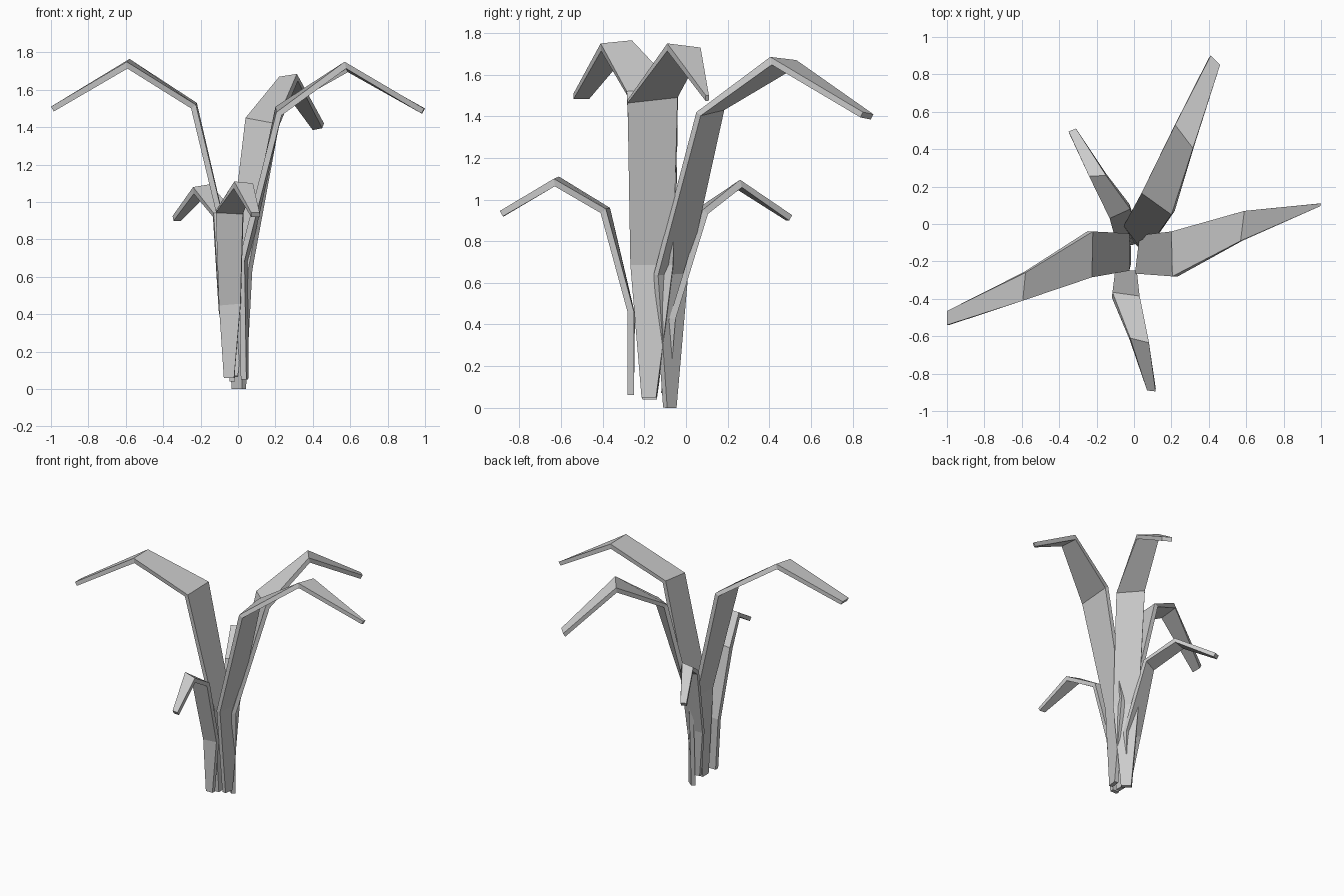
import bpy
import bmesh


def leaf(name, rings, thickness=0.03):
    """Bent blade: each ring is the (left, right) edge of its upper surface, base to tip."""
    bm = bmesh.new()
    pairs = [(bm.verts.new(r[:3]), bm.verts.new(r[3:])) for r in rings]
    for (l0, r0), (l1, r1) in zip(pairs, pairs[1:]):
        bm.faces.new((l0, r0, r1, l1))
    bm.normal_update()
    mesh = bpy.data.meshes.new(name)
    bm.to_mesh(mesh)
    bm.free()
    ob = bpy.data.objects.new(name, mesh)
    bpy.context.collection.objects.link(ob)
    # thickness goes to the underside / outside of the blade
    mod = ob.modifiers.new("thickness", 'SOLIDIFY')
    mod.thickness = thickness
    mod.offset = -1
    mod.use_even_offset = True


# tall leaves
leaf("tall_leaf_right", [
    (0.025, -0.14, 0.05, 0.015, -0.21, 0.05),
    (0.03, -0.06, 0.69, 0.005, -0.265, 0.69),
    (0.20, -0.04, 1.51, 0.205, -0.28, 1.48),
    (0.59, 0.07, 1.73, 0.57, -0.09, 1.75),
    (1.0, 0.11, 1.50, 0.995, 0.095, 1.50)])
leaf("tall_leaf_left", [
    (-0.015, -0.21, 0.04, -0.015, -0.14, 0.04),
    (-0.025, -0.25, 0.69, -0.025, -0.05, 0.69),
    (-0.225, -0.285, 1.52, -0.22, -0.04, 1.53),
    (-0.595, -0.41, 1.75, -0.58, -0.26, 1.765),
    (-1.0, -0.54, 1.51, -1.0, -0.465, 1.51)])
leaf("tall_leaf_back", [
    (-0.035, -0.065, 0.0, 0.02, -0.11, 0.0),
    (-0.055, -0.01, 0.65, 0.055, -0.155, 0.64),
    (0.04, 0.165, 1.45, 0.20, 0.05, 1.42),
    (0.22, 0.53, 1.67, 0.315, 0.405, 1.685),
    (0.41, 0.90, 1.41, 0.46, 0.85, 1.42)])

# short leaves
leaf("short_leaf_front", [
    (-0.02, -0.25, 0.06, -0.075, -0.25, 0.06),
    (0.015, -0.25, 0.46, -0.10, -0.245, 0.45),
    (0.03, -0.385, 0.955, -0.115, -0.365, 0.96),
    (0.08, -0.635, 1.10, -0.02, -0.61, 1.11),
    (0.115, -0.895, 0.945, 0.07, -0.89, 0.945)])
leaf("short_leaf_back", [
    (-0.05, -0.12, 0.07, 0.0, -0.11, 0.07),
    (-0.10, -0.08, 0.43, 0.03, -0.08, 0.43),
    (-0.13, 0.03, 0.94, -0.02, 0.08, 0.95),
    (-0.24, 0.255, 1.08, -0.15, 0.26, 1.095),
    (-0.35, 0.495, 0.925, -0.31, 0.51, 0.925)])
